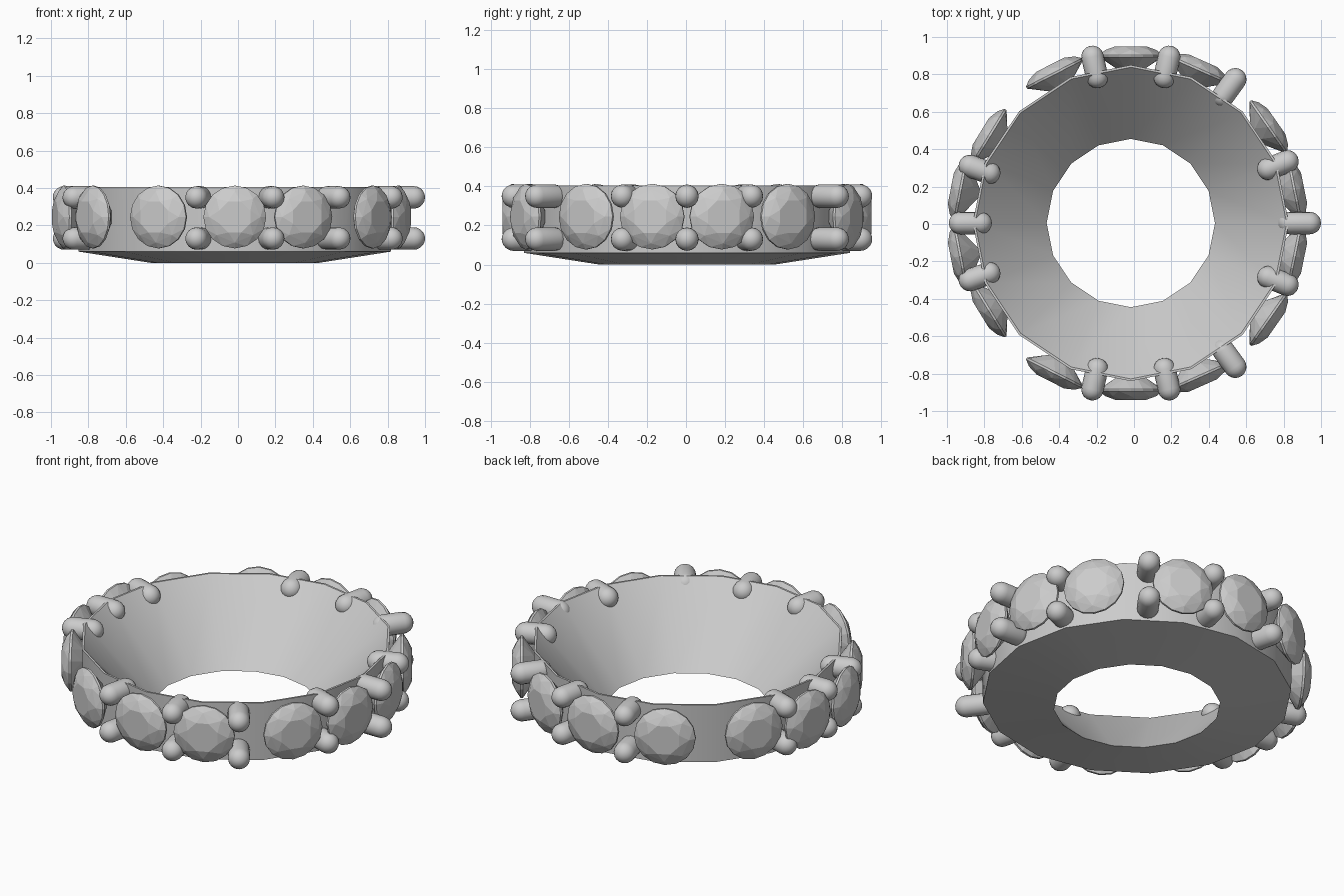
import bpy, bmesh
from math import sin, cos, pi, radians
from mathutils import Matrix, Vector

if "Cube" in bpy.data.objects:
    bpy.data.objects.remove(bpy.data.objects["Cube"])

CENTRE = Vector((-0.017, 0.005, 0))


def finish(name, bm, smooth_angle=None):
    bmesh.ops.recalc_face_normals(bm, faces=bm.faces)
    mesh = bpy.data.meshes.new(name)
    bm.to_mesh(mesh)
    bm.free()
    obj = bpy.data.objects.new(name, mesh)
    bpy.context.collection.objects.link(obj)
    if smooth_angle:
        bpy.ops.object.select_all(action='DESELECT')
        obj.select_set(True)
        bpy.context.view_layer.objects.active = obj
        bpy.ops.object.shade_smooth_by_angle(angle=radians(smooth_angle))
    return obj


def lathe(profile, sides, closed):
    """Turn (radius, z) points around z."""
    bm = bmesh.new()
    verts = [bm.verts.new((r, 0, z)) for r, z in profile]
    pairs = list(zip(verts, verts[1:]))
    if closed:
        pairs.append((verts[-1], verts[0]))
    edges = [bm.edges.new(p) for p in pairs]
    bmesh.ops.spin(bm, geom=verts + edges, cent=(0, 0, 0), axis=(0, 0, 1),
                   angle=2 * pi, steps=sides, use_duplicate=False)
    bmesh.ops.remove_doubles(bm, verts=bm.verts, dist=1e-4)
    return bm


def outward(obj, angle, radius, z):
    """Point the object's z axis radially outward at the given angle."""
    a = radians(angle)
    place = CENTRE + Vector((cos(a) * radius, sin(a) * radius, z))
    obj.matrix_world = (Matrix.Translation(place) @ Matrix.Rotation(a, 4, 'Z')
                        @ Matrix.Rotation(pi / 2, 4, 'Y'))


# Band: vertical outer wall, shallow underside, funnel inside
band = finish("band", lathe([(0.45, 0), (0.835, 0.06), (0.845, 0.405), (0.833, 0.405)],
                            16, True), 30)
band.location = CENTRE

# Round cut gem, facets from the hull of a few rings
bm = bmesh.new()
for r, h, n, turn in [(0.09, 0.05, 8, 0.5), (0.137, 0.03, 8, 0), (0.168, 0.004, 16, 0),
                      (0.168, -0.008, 16, 0), (0.09, -0.065, 8, 0.5)]:
    for i in range(n):
        a = 2 * pi * (i + turn) / n
        bm.verts.new((r * cos(a), r * sin(a), h))
bm.verts.new((0, 0, -0.12))
bmesh.ops.convex_hull(bm, input=bm.verts)
gem = finish("gem", bm)

# Rounded prong, tip dome centre at the origin
R, L = 0.06, 0.11
arc = [i * pi / 10 for i in range(6)]
profile = ([(R * sin(a), R * cos(a)) for a in arc]
           + [(R * cos(a), -L - R * sin(a)) for a in arc])
prong = finish("prong", lathe(profile, 16, False), 40)


def copies(source, spots, heights):
    """Place linked copies at (angle, radius) spots, mirrored front to back."""
    first = True
    for angle, radius in spots:
        for a in ([angle] if angle in (0, 180) else [angle, -angle]):
            for z in heights:
                obj = source if first else source.copy()
                if not first:
                    bpy.context.collection.objects.link(obj)
                first = False
                outward(obj, a, radius, z)


copies(gem, [(11.5, 0.895), (35, 0.9), (66, 0.9), (90, 0.895),
             (117, 0.9), (148.5, 0.89), (169, 0.93)], [0.245])
copies(prong, [(0, 0.957), (21.5, 0.9), (54, 0.95), (77, 0.912),
               (103, 0.912), (160.5, 0.913), (180, 0.913)], [0.13, 0.35])
